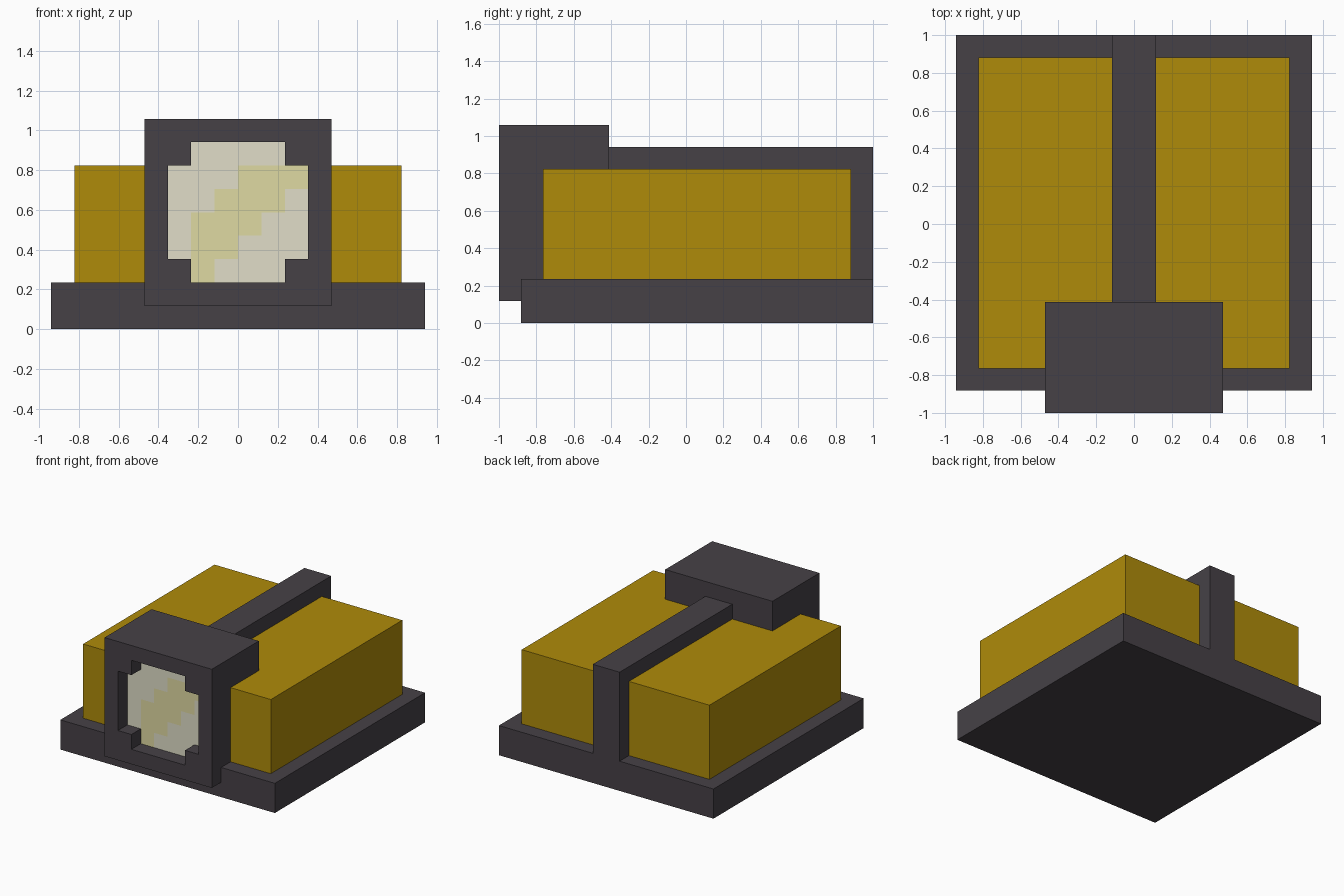
import bpy
import bmesh
from math import floor
from mathutils import Vector

U = 2 / 17  # one block unit

if "Cube" in bpy.data.objects:
    bpy.data.objects.remove(bpy.data.objects["Cube"], do_unlink=True)


def material(name, rgb):
    mat = bpy.data.materials.new(name)
    mat.use_nodes = True
    mat.diffuse_color = (*rgb, 1)
    mat.node_tree.nodes["Principled BSDF"].inputs["Base Color"].default_value = (*rgb, 1)
    return mat


dark = material("dark grey", (0.061, 0.053, 0.062))
gold = material("old gold", (0.43, 0.26, 0.003))
pale = material("pale glass", (0.75, 0.73, 0.58))
streak = material("yellow glass", (0.74, 0.70, 0.36))


def finish(name, bm, mats):
    mesh = bpy.data.meshes.new(name)
    bm.to_mesh(mesh)
    bm.free()
    for mat in mats:
        mesh.materials.append(mat)
    obj = bpy.data.objects.new(name, mesh)
    bpy.context.collection.objects.link(obj)
    return obj


def box(name, low, high, mat):
    """Box between two corners; x, y and z in block units, y from the front."""
    bm = bmesh.new()
    bmesh.ops.create_cube(bm, size=1)
    low, high = Vector(low), Vector(high)
    for v in bm.verts:
        p = (low + high) / 2 + v.co * (high - low)
        v.co = (p.x * U, p.y * U - 1, p.z * U)
    return finish(name, bm, [mat])


# Base slab, body block and centre strap
box("base", (-8, 1, 0), (8, 17, 2), dark)
box("body", (-7, 2, 2), (7, 16, 7), gold)
box("centre_strap", (-1, 4, 2), (1, 17, 8), dark)

# Lamp housing: a grid of cells with a notched window pushed in
bm = bmesh.new()
bmesh.ops.create_grid(bm, x_segments=8, y_segments=8, size=4)
for v in bm.verts:
    v.co = (v.co.x, 0, v.co.y + 5)
bm.normal_update()


def in_window(face):
    c = face.calc_center_median()
    x, z = abs(c.x), abs(c.z - 5)
    return x < 3 and z < 3 and not (x > 2 and z > 2)


def push(geom, distance):
    verts = [g for g in geom if isinstance(g, bmesh.types.BMVert)]
    bmesh.ops.translate(bm, verts=verts, vec=(0, distance, 0))


rim = [e for e in bm.edges if e.is_boundary]
window = [f for f in bm.faces if in_window(f)]
push(bmesh.ops.extrude_face_region(bm, geom=window)["geom"], 1)
bmesh.ops.delete(bm, geom=[f for f in window if f.is_valid], context='FACES')
push(bmesh.ops.extrude_edge_only(bm, edges=rim)["geom"], 5)
bmesh.ops.holes_fill(bm, edges=[e for e in bm.edges if e.is_boundary], sides=0)
bm.normal_update()
bmesh.ops.recalc_face_normals(bm, faces=bm.faces)
bm.normal_update()

# Glass with a stepped diagonal streak
for f in bm.faces:
    c = f.calc_center_median()
    if abs(c.y - 1) < 0.01 and abs(f.normal.y) > 0.9:
        col, row = floor(c.x), floor(c.z)
        on_streak = row < 7 and col >= -2 and 0 <= col - (row - 6) <= 2
        f.material_index = 2 if on_streak else 1

for v in bm.verts:
    v.co = (v.co.x * U, v.co.y * U - 1, v.co.z * U)
finish("lamp_housing", bm, [dark, pale, streak])
